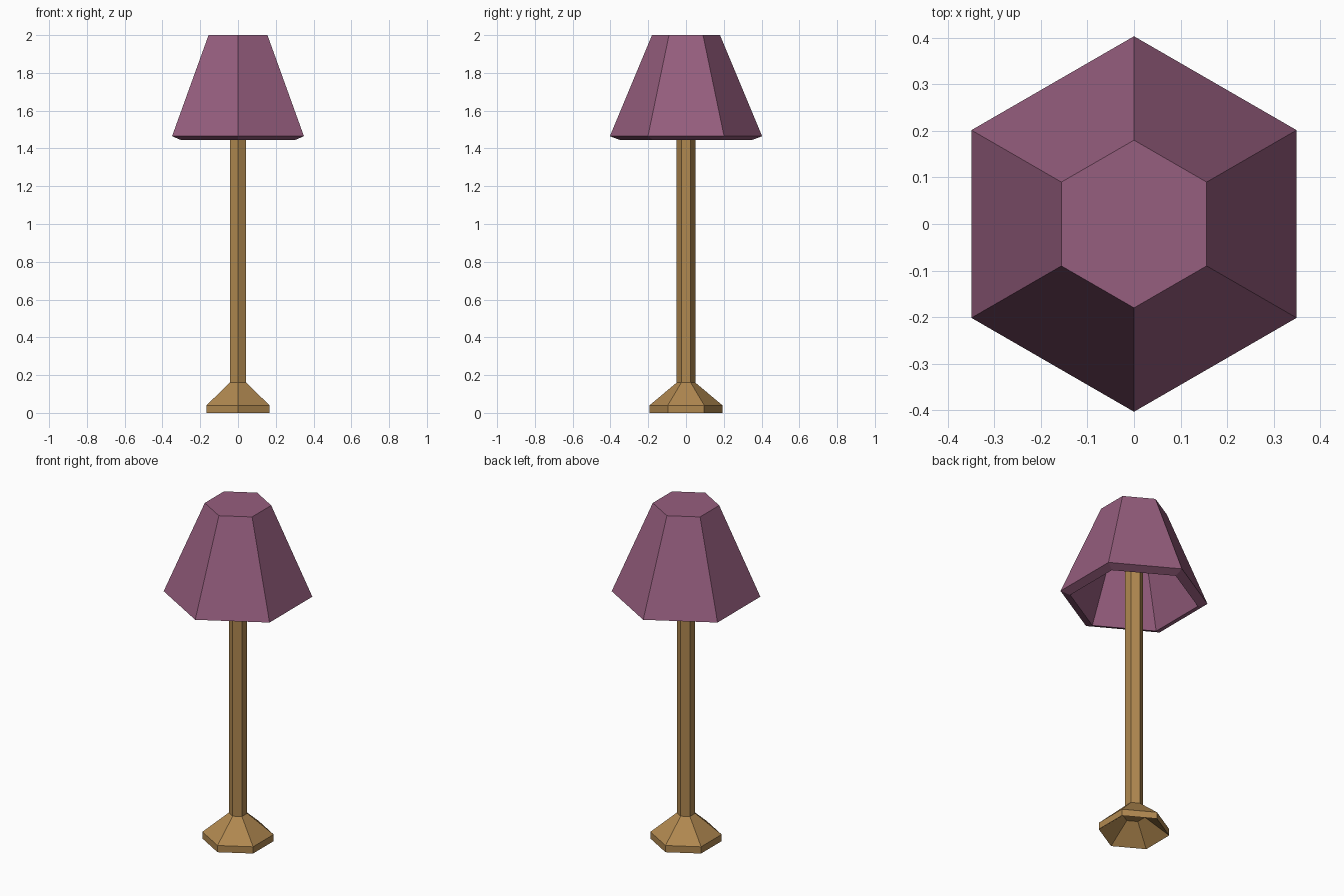
import bpy, bmesh, math

if "Cube" in bpy.data.objects:
    bpy.data.objects.remove(bpy.data.objects["Cube"])


def material(name, rgb):
    mat = bpy.data.materials.new(name)
    mat.diffuse_color = (*rgb, 1)
    mat.use_nodes = True
    mat.node_tree.nodes["Principled BSDF"].inputs["Base Color"].default_value = mat.diffuse_color
    return mat


def hex_lathe(name, profile, mat):
    """Six-sided stack of rings from (radius, z) pairs, capped at both ends."""
    bm = bmesh.new()
    rings = []
    for r, z in profile:
        angles = [math.radians(90 + 60 * k) for k in range(6)]
        rings.append([bm.verts.new((r * math.cos(a), r * math.sin(a), z)) for a in angles])
    for low, high in zip(rings, rings[1:]):
        for i in range(6):
            j = (i + 1) % 6
            bm.faces.new((low[i], low[j], high[j], high[i]))
    bm.faces.new(rings[0])
    bm.faces.new(rings[-1])
    bmesh.ops.recalc_face_normals(bm, faces=bm.faces)
    mesh = bpy.data.meshes.new(name)
    bm.to_mesh(mesh)
    bm.free()
    mesh.materials.append(mat)
    obj = bpy.data.objects.new(name, mesh)
    bpy.context.collection.objects.link(obj)
    return obj


wood = material("wood", (0.434, 0.246, 0.08))
fabric = material("fabric", (0.305, 0.112, 0.209))

# Hollow flared foot: inner cavity, rim, sloped top
hex_lathe("base", [(0.06, 0.10), (0.193, 0.0), (0.193, 0.04), (0.05, 0.16)], wood)

# Straight pole reaching up inside the shade
hex_lathe("pole", [(0.05, 0.12), (0.05, 1.955)], wood)

# Thick shade with closed top: inner wall, bevelled lip, outer wall
hex_lathe("shade", [(0.135, 1.955), (0.35, 1.445), (0.403, 1.465), (0.18, 2.0)], fabric)
